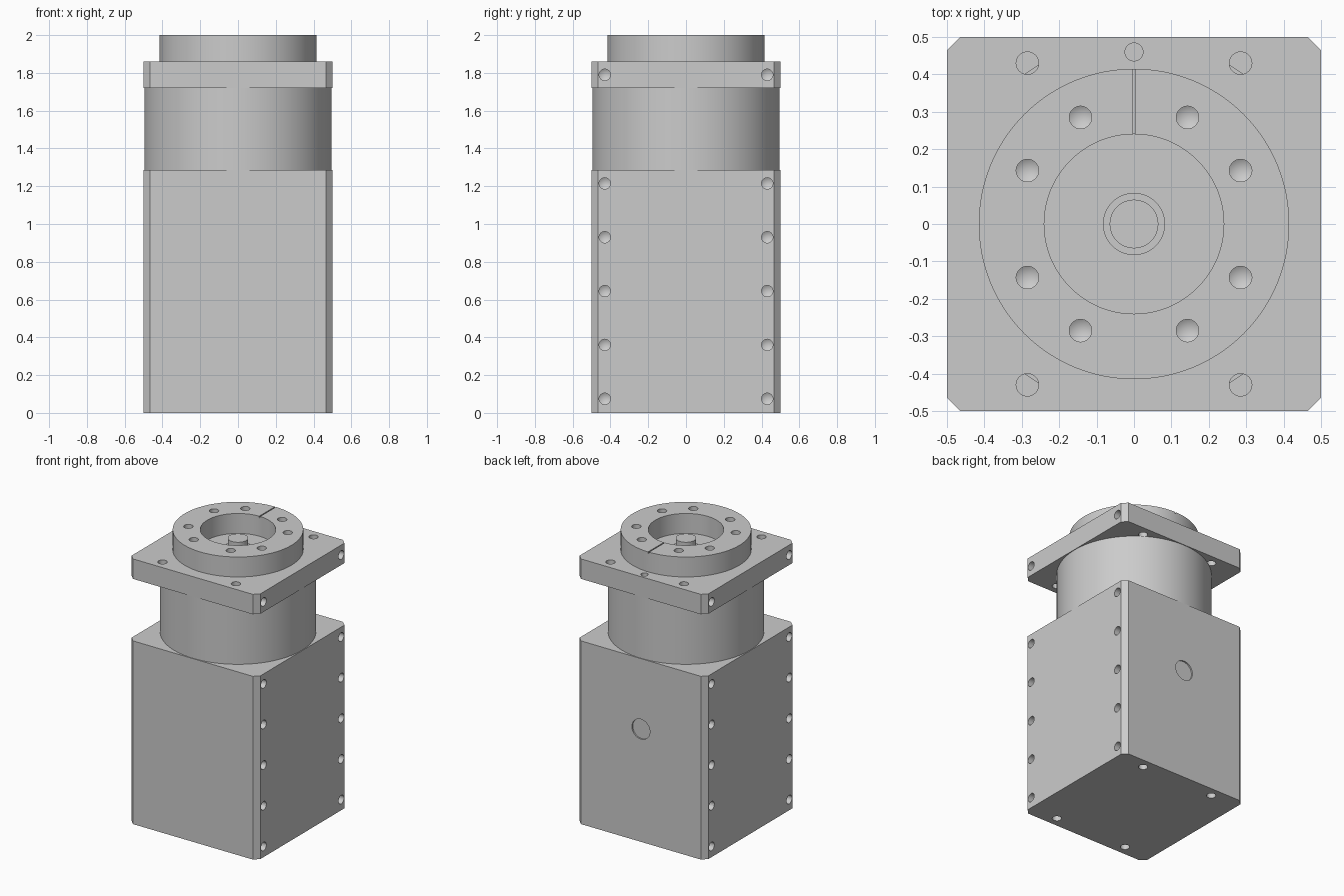
import bpy, bmesh, math
from mathutils import Matrix, Vector

if "Cube" in bpy.data.objects:
    bpy.data.objects.remove(bpy.data.objects["Cube"], do_unlink=True)

GREY = (0.6, 0.6, 0.6, 1)
mat = bpy.data.materials.new("machined_grey")
mat.use_nodes = True
mat.diffuse_color = GREY
mat.node_tree.nodes["Principled BSDF"].inputs["Base Color"].default_value = GREY

BODY_TOP, NECK_TOP, PLATE_TOP, TOP = 1.285, 1.72, 1.86, 2.0
SIGNS = [(sx, sy) for sx in (-1, 1) for sy in (-1, 1)]


def finish(name, bm):
    bmesh.ops.recalc_face_normals(bm, faces=bm.faces)
    mesh = bpy.data.meshes.new(name)
    bm.to_mesh(mesh)
    bm.free()
    mesh.materials.append(mat)
    obj = bpy.data.objects.new(name, mesh)
    bpy.context.collection.objects.link(obj)
    return obj


def lathe(bm, profile, segs, closed=False, matrix=Matrix()):
    """Revolve (radius, height) points about the local z axis."""
    rings = []
    for r, z in profile:
        n = segs if r > 0 else 1
        rings.append([bm.verts.new(matrix @ Vector((
            r * math.cos(math.tau * i / n), r * math.sin(math.tau * i / n), z)))
            for i in range(n)])
    pairs = list(zip(rings, rings[1:]))
    if closed:
        pairs.append((rings[-1], rings[0]))
    for a, b in pairs:
        for i in range(segs):
            j = (i + 1) % segs
            corners = [a[i % len(a)], a[j % len(a)], b[j % len(b)], b[i % len(b)]]
            bm.faces.new(list(dict.fromkeys(corners)))


def drill(bm, pos, into, radius, depth, tip=0.018):
    """Blind hole cutter with a conical end, starting just outside the surface."""
    m = Matrix.Translation(pos) @ Vector(into).to_track_quat('Z', 'Y').to_matrix().to_4x4()
    lathe(bm, [(0, -0.02), (radius, -0.02), (radius, depth), (0, depth + tip)], 32, matrix=m)


def block(bm, size, centre):
    m = Matrix.Translation(centre) @ Matrix.Diagonal((*size, 1))
    bmesh.ops.create_cube(bm, size=1, matrix=m)


def chamfered_block(name, z0, z1):
    bm = bmesh.new()
    block(bm, (1, 1, z1 - z0), (0, 0, (z0 + z1) / 2))
    upright = [e for e in bm.edges
               if abs(e.verts[0].co.z - e.verts[1].co.z) > 0.01]
    bmesh.ops.bevel(bm, geom=upright, offset=0.035, segments=1, affect='EDGES')
    return finish(name, bm)


def cut(obj, bm):
    cutter = finish("cutter", bm)
    cutter.hide_render = True
    mod = obj.modifiers.new("holes", 'BOOLEAN')
    mod.operation, mod.solver, mod.object = 'DIFFERENCE', 'EXACT', cutter
    select(obj)
    bpy.ops.object.modifier_apply(modifier=mod.name)
    bpy.data.objects.remove(cutter, do_unlink=True)


def select(obj):
    bpy.ops.object.select_all(action='DESELECT')
    obj.select_set(True)
    bpy.context.view_layer.objects.active = obj


# Housing: side screw holes, base screw holes and a shallow round pocket at the back
housing = chamfered_block("housing", 0, BODY_TOP)
bm = bmesh.new()
for sx, sy in SIGNS:
    for i in range(5):
        drill(bm, (sx * 0.5, sy * 0.43, 0.075 + i * 0.285), (-sx, 0, 0), 0.03, 0.08)
    drill(bm, (sx * 0.285, sy * 0.43, 0), (0, 0, 1), 0.03, 0.1)
drill(bm, (0, 0.5, 0.79), (0, -1, 0), 0.07, 0.01, tip=0)
cut(housing, bm)

# Round neck
bm = bmesh.new()
lathe(bm, [(0, BODY_TOP), (0.496, BODY_TOP), (0.496, NECK_TOP), (0, NECK_TOP)], 128)
neck = finish("neck", bm)

# Mounting plate: through holes, side screw holes and a locating hole
plate = chamfered_block("mounting_plate", NECK_TOP, PLATE_TOP)
bm = bmesh.new()
for sx, sy in SIGNS:
    drill(bm, (sx * 0.285, sy * 0.43, PLATE_TOP), (0, 0, -1), 0.03, 0.2)
    drill(bm, (sx * 0.5, sy * 0.43, 1.79), (-sx, 0, 0), 0.03, 0.08)
drill(bm, (0, 0.46, PLATE_TOP), (0, 0, -1), 0.024, 0.1, tip=0)
cut(plate, bm)

# Output ring: eight screw holes and an index groove
bm = bmesh.new()
lathe(bm, [(0.24, PLATE_TOP), (0.415, PLATE_TOP), (0.415, TOP), (0.24, TOP)], 128, closed=True)
ring = finish("output_ring", bm)
bm = bmesh.new()
for sx, sy in SIGNS:
    for x, y in ((0.143, 0.285), (0.285, 0.143)):
        drill(bm, (sx * x, sy * y, TOP), (0, 0, -1), 0.03, 0.09)
block(bm, (0.008, 0.24, 0.02), (0, 0.33, TOP))
cut(ring, bm)

# Central shaft with a low shoulder
bm = bmesh.new()
lathe(bm, [(0, PLATE_TOP), (0.083, PLATE_TOP), (0.083, 1.88), (0.065, 1.88),
           (0.065, 1.94), (0, 1.94)], 64)
shaft = finish("shaft", bm)

for obj in (housing, neck, plate, ring, shaft):
    select(obj)
    bpy.ops.object.shade_smooth_by_angle(angle=math.radians(25))
